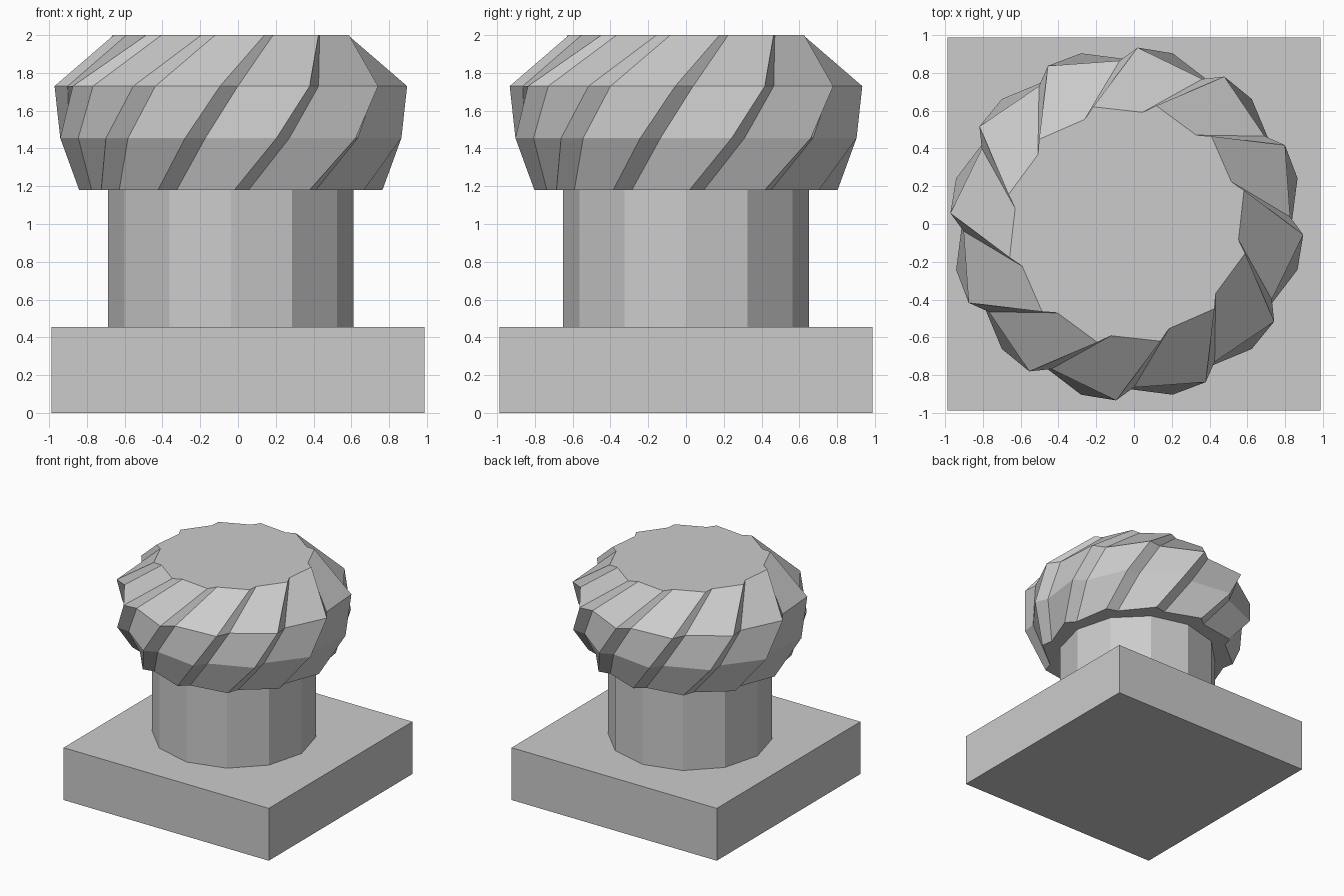
import bpy
import bmesh
from math import cos, sin, radians

cube = bpy.data.objects.get("Cube")
if cube:
    bpy.data.objects.remove(cube, do_unlink=True)

stone = bpy.data.materials.new("plain grey")
stone.use_nodes = True
GREY = (0.6, 0.6, 0.6, 1)
stone.diffuse_color = GREY
stone.node_tree.nodes["Principled BSDF"].inputs["Base Color"].default_value = GREY

AXIS_X = -0.038  # the column stands slightly off the base centre
SIDES = 12


def ring(radius, z, turn=0):
    """Regular polygon outline."""
    angles = [radians(turn + 360 * i / SIDES) for i in range(SIDES)]
    return [(AXIS_X + radius * cos(a), radius * sin(a), z) for a in angles]


def ratchet(radius, z, turn):
    """Saw-tooth outline: each tooth has a short step and a long ramp."""
    points = []
    for i in range(SIDES):
        tip = turn + 360 * i / SIDES
        for angle, r in ((tip, radius), (tip + 6, radius * 0.925)):
            a = radians(angle)
            points.append((AXIS_X + r * cos(a), r * sin(a), z))
    return points


def loft(name, outlines):
    """Skin a stack of outlines and close both ends."""
    bm = bmesh.new()
    rows = [[bm.verts.new(p) for p in outline] for outline in outlines]
    bm.faces.new(reversed(rows[0]))
    bm.faces.new(rows[-1])
    for low, high in zip(rows, rows[1:]):
        for i in range(len(low)):
            j = (i + 1) % len(low)
            bm.faces.new((low[i], low[j], high[j], high[i]))
    mesh = bpy.data.meshes.new(name)
    bm.to_mesh(mesh)
    bm.free()
    mesh.materials.append(stone)
    obj = bpy.data.objects.new(name, mesh)
    bpy.context.collection.objects.link(obj)
    return obj


# Square base slab
HALF = 0.987
square = [(-HALF, -HALF), (HALF, -HALF), (HALF, HALF), (-HALF, HALF)]
loft("base_slab", [[(x, y, z) for x, y in square] for z in (0, 0.455)])

# Twelve-sided shaft
loft("shaft", [ring(0.65, 0.455), ring(0.65, 1.18)])

# Twisted, fluted cap: radius, height, turn in degrees
CAP_LEVELS = [(0.803, 1.18, 1.3), (0.935, 1.455, 15), (0.935, 1.73, 26.5), (0.645, 2.0, 46)]
loft("twisted_cap", [ratchet(*level) for level in CAP_LEVELS])
